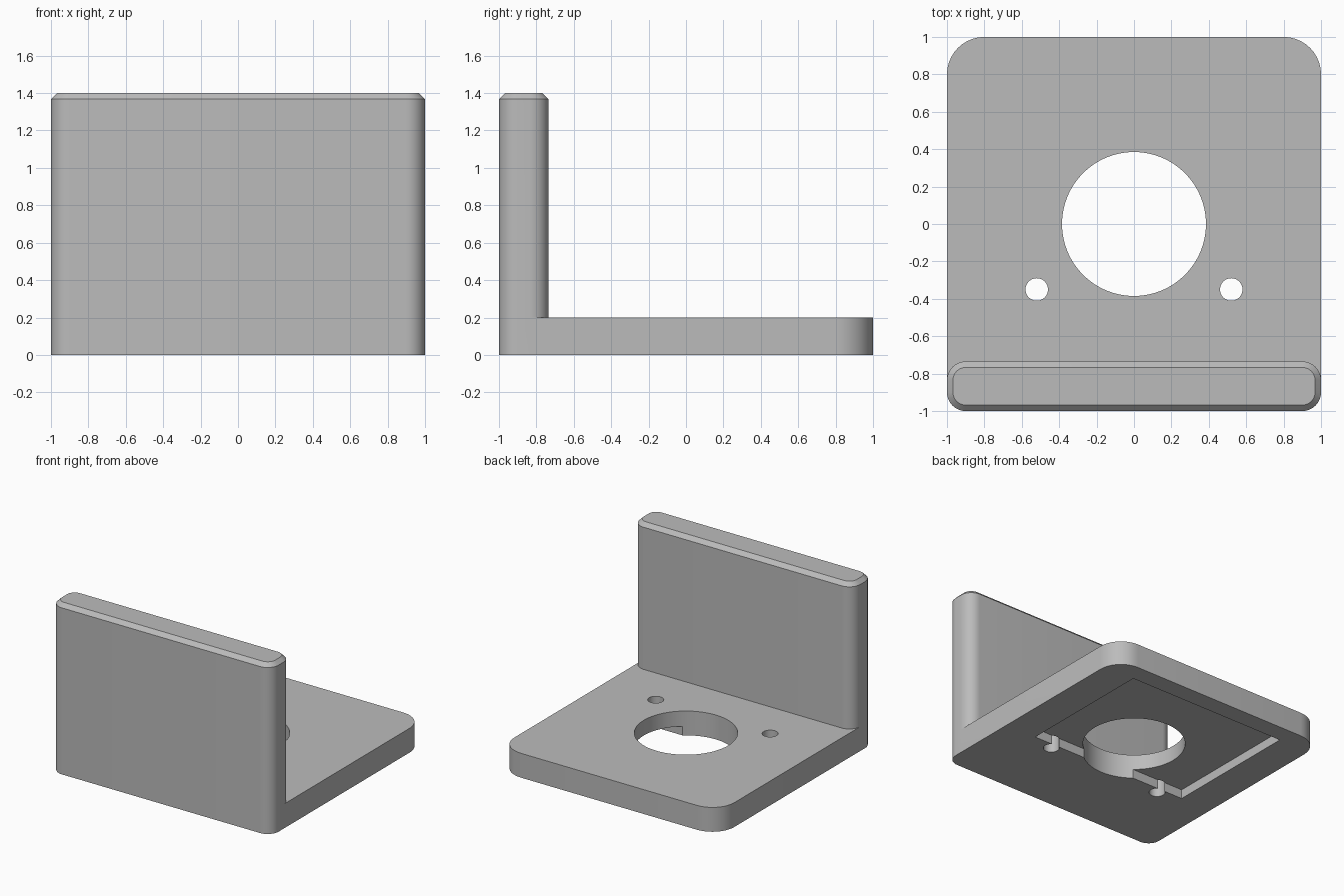
import bpy, bmesh
from math import sin, cos, pi, radians

cube = bpy.data.objects.get("Cube")
if cube:
    bpy.data.objects.remove(cube, do_unlink=True)

gray = bpy.data.materials.new("plain gray")
gray.use_nodes = True
color = (0.5, 0.5, 0.5, 1)
gray.diffuse_color = color
gray.node_tree.nodes["Principled BSDF"].inputs["Base Color"].default_value = color


def rounded_outline(x, y0, y1, r_front, r_back, steps=10):
    """Outline of a rectangle with separate front and back corner radii."""
    corners = ((x, y1, -1, -1, r_back, 0), (-x, y1, 1, -1, r_back, 1),
               (-x, y0, 1, 1, r_front, 2), (x, y0, -1, 1, r_front, 3))
    points = []
    for cx, cy, sx, sy, r, quarter in corners:
        for i in range(steps + 1):
            a = (quarter + i / steps) * pi / 2
            points.append((cx + sx * r + r * cos(a), cy + sy * r + r * sin(a)))
    return points


def circle(x, y, r, count=64):
    return [(x + r * cos(2 * pi * i / count), y + r * sin(2 * pi * i / count))
            for i in range(count)]


def loft(name, sections):
    """Solid through stacked (outline, height) sections."""
    bm = bmesh.new()
    rings = [[bm.verts.new((x, y, z)) for x, y in pts] for pts, z in sections]
    for low, high in zip(rings, rings[1:]):
        for i in range(len(low)):
            j = (i + 1) % len(low)
            bm.faces.new((low[i], low[j], high[j], high[i]))
    bm.faces.new(rings[0][::-1])
    bm.faces.new(rings[-1])
    bmesh.ops.recalc_face_normals(bm, faces=bm.faces[:])
    mesh = bpy.data.meshes.new(name)
    bm.to_mesh(mesh)
    bm.free()
    mesh.materials.append(gray)
    obj = bpy.data.objects.new(name, mesh)
    bpy.context.collection.objects.link(obj)
    return obj


def combine(target, tool, operation):
    """Apply a boolean and remove the tool."""
    mod = target.modifiers.new("boolean", 'BOOLEAN')
    mod.operation = operation
    mod.solver = 'EXACT'
    mod.object = tool
    bpy.context.view_layer.objects.active = target
    bpy.ops.object.modifier_apply(modifier=mod.name)
    bpy.data.objects.remove(tool, do_unlink=True)


# Base plate and upright wall with a chamfered top
FRONT, WALL_BACK, TOP, CHAMFER = -1, -0.735, 1.4, 0.032
bracket = loft("bracket", [(rounded_outline(1, FRONT, 1, 0.1, 0.2), z) for z in (0, 0.2)])
outer = rounded_outline(1, FRONT, WALL_BACK, 0.1, 0.1)
inner = rounded_outline(1 - CHAMFER, FRONT + CHAMFER, WALL_BACK - CHAMFER,
                        0.1 - CHAMFER, 0.1 - CHAMFER)
wall = loft("wall", [(outer, 0), (outer, TOP - CHAMFER), (inner, TOP)])
combine(bracket, wall, 'UNION')

# Shallow rectangular recess under the plate
recess = [(-0.72, -0.3), (0.72, -0.3), (0.72, 0.85), (-0.72, 0.85)]
combine(bracket, loft("recess", [(recess, -0.1), (recess, 0.075)]), 'DIFFERENCE')

# Central opening and two screw holes
for x, y, r in ((0, 0, 0.385), (0.52, -0.35, 0.06), (-0.52, -0.35, 0.06)):
    hole = circle(x, y, r)
    combine(bracket, loft("hole", [(hole, -0.1), (hole, 0.3)]), 'DIFFERENCE')

bpy.ops.object.select_all(action='DESELECT')
bracket.select_set(True)
bpy.context.view_layer.objects.active = bracket
bpy.ops.object.shade_smooth_by_angle(angle=radians(30))
